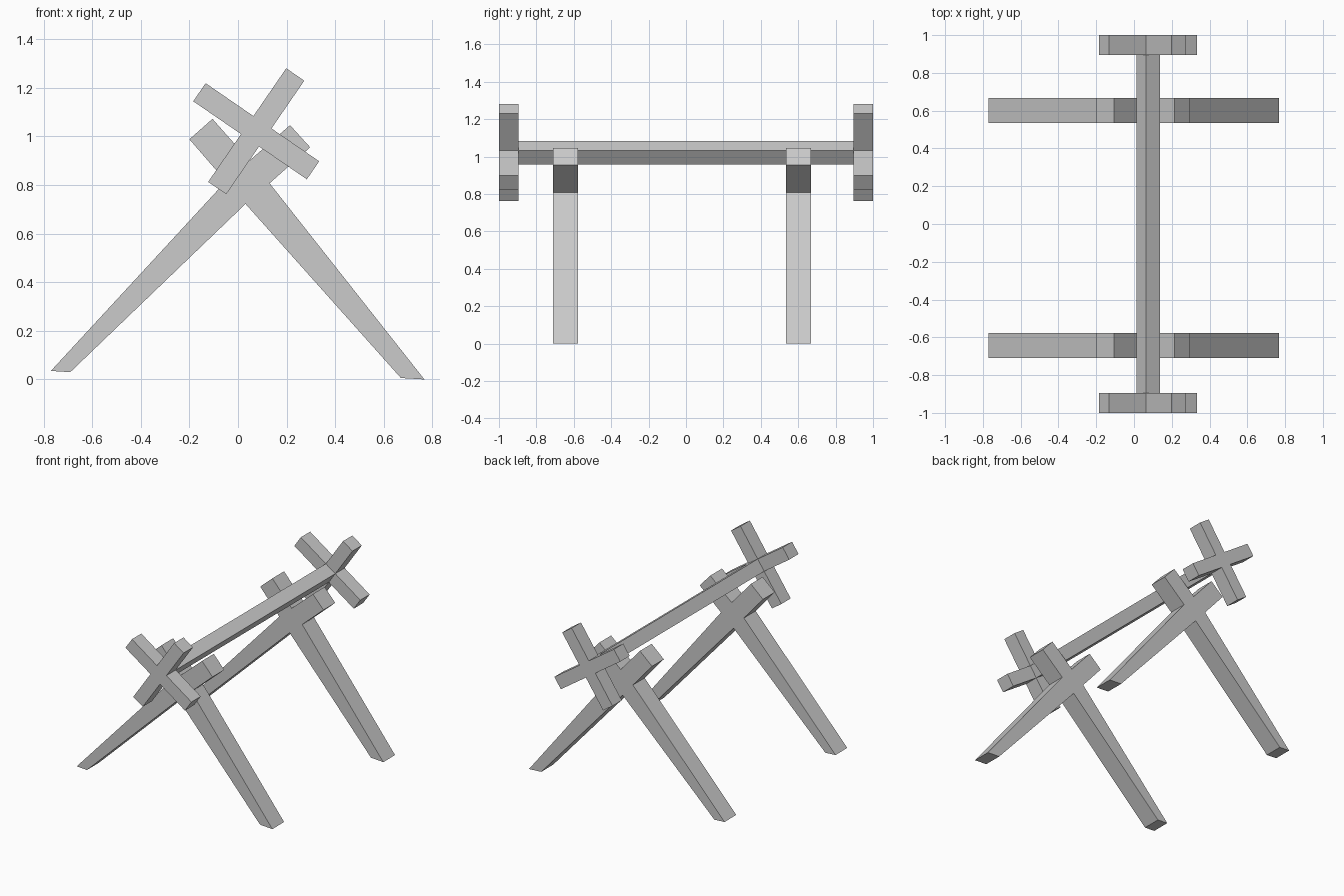
import bpy, bmesh
from math import radians, cos, sin

if "Cube" in bpy.data.objects:
    bpy.data.objects.remove(bpy.data.objects["Cube"])


def extrude_profile(name, profile, y0, y1):
    """Extrude an (x, z) outline along y into a closed prism."""
    bm = bmesh.new()
    face = bm.faces.new([bm.verts.new((x, y0, z)) for x, z in profile])
    ext = bmesh.ops.extrude_face_region(bm, geom=[face])
    verts = [v for v in ext["geom"] if isinstance(v, bmesh.types.BMVert)]
    bmesh.ops.translate(bm, verts=verts, vec=(0, y1 - y0, 0))
    bmesh.ops.recalc_face_normals(bm, faces=bm.faces)
    mesh = bpy.data.meshes.new(name)
    bm.to_mesh(mesh)
    bm.free()
    obj = bpy.data.objects.new(name, mesh)
    bpy.context.collection.objects.link(obj)
    return obj


def tilt(points, centre=(0.075, 1.021), angle=radians(-34.5)):
    """Rotate an outline around the axle and move it into place."""
    c, s = cos(angle), sin(angle)
    return [(centre[0] + x * c - z * s, centre[1] + x * s + z * c) for x, z in points]


# Crossed, tapering leg pairs
legs = [(-0.77, 0.035), (-0.69, 0.03), (0.031, 0.722), (0.67, 0.006),
        (0.767, 0.0), (0.13, 0.807), (0.297, 0.955), (0.214, 1.046),
        (0.047, 0.90), (-0.105, 1.072), (-0.2, 0.988), (-0.05, 0.815)]
extrude_profile("front_crossed_legs", legs, -0.71, -0.578)
extrude_profile("back_crossed_legs", legs, 0.535, 0.667)

# Square axle resting in the forks
w, r = 0.045, 0.2835
axle = [(-w, -w), (w, -w), (w, w), (-w, w)]
extrude_profile("axle", tilt(axle), -0.895, 0.895)

# Cross-shaped handles on both ends
cross = [(-r, -w), (-w, -w), (-w, -r), (w, -r), (w, -w), (r, -w),
         (r, w), (w, w), (w, r), (-w, r), (-w, w), (-r, w)]
extrude_profile("front_cross_handle", tilt(cross), -1.0, -0.895)
extrude_profile("back_cross_handle", tilt(cross), 0.895, 1.0)
